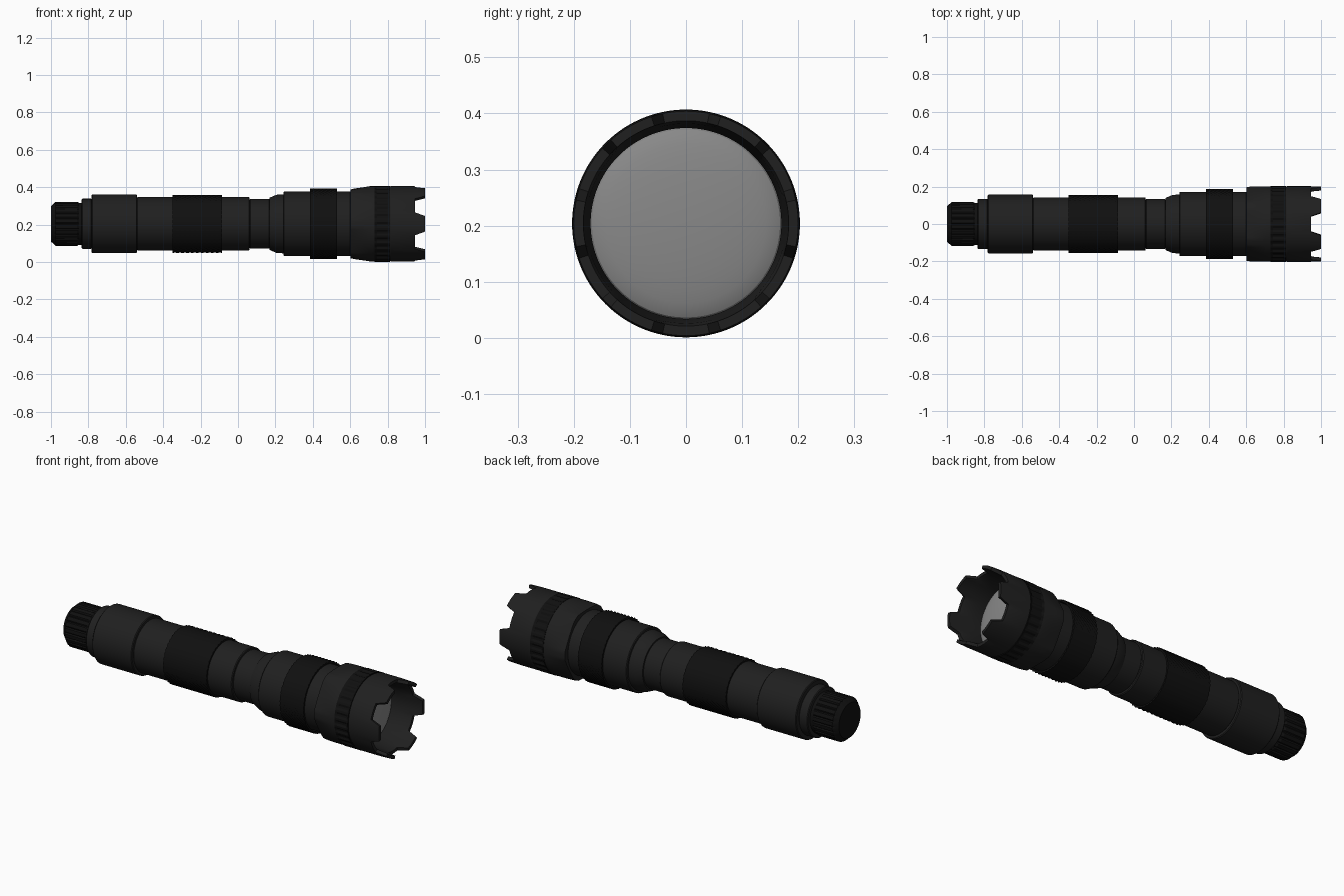
import bpy, bmesh
from math import sin, cos, radians, pi

if "Cube" in bpy.data.objects:
    bpy.data.objects.remove(bpy.data.objects["Cube"])

AXIS_Z = 0.204
SEG = 120


def material(name, v):
    m = bpy.data.materials.new(name)
    m.diffuse_color = (v, v, v, 1)
    m.use_nodes = True
    m.node_tree.nodes["Principled BSDF"].inputs["Base Color"].default_value = m.diffuse_color
    return m


METAL = material("black_metal", 0.014)
GRIP = material("dark_grip", 0.005)
GLASS = material("lens_grey", 0.25)


def lathe(name, profile, mat, fn=None, seg=SEG, closed=False, smooth=30):
    """Spin (x, r) points about the long axis; fn(x, r, j, i) may reshape each point."""
    bm = bmesh.new()
    rings = []
    for j, (x, r) in enumerate(profile):
        ring = []
        for i in range(seg):
            px, pr = fn(x, r, j, i) if fn else (x, r)
            a = 2 * pi * i / seg
            ring.append(bm.verts.new((px, pr * cos(a), AXIS_Z + pr * sin(a))))
        rings.append(ring)
    pairs = list(zip(rings, rings[1:]))
    if closed:
        pairs.append((rings[-1], rings[0]))
    for p, q in pairs:
        for i in range(seg):
            k = (i + 1) % seg
            bm.faces.new((p[i], p[k], q[k], q[i]))
    bmesh.ops.remove_doubles(bm, verts=bm.verts, dist=1e-5)
    bmesh.ops.recalc_face_normals(bm, faces=bm.faces)
    me = bpy.data.meshes.new(name)
    bm.to_mesh(me)
    bm.free()
    ob = bpy.data.objects.new(name, me)
    bpy.context.collection.objects.link(ob)
    me.materials.append(mat)
    if smooth:
        bpy.context.view_layer.objects.active = ob
        ob.select_set(True)
        bpy.ops.object.shade_smooth_by_angle(angle=radians(smooth))
        ob.select_set(False)
    return ob


def steps(sections, c=0.004):
    """Chamfered stepped profile from (x0, x1, radius) sections."""
    pts = []
    for x0, x1, r in sections:
        pts += [(x0, r - c), (x0 + c, r), (x1 - c, r), (x1, r - c)]
    return pts


def knurl(name, x0, x1, r, rows, seg, depth=0.005):
    """Diamond grip: checkerboard of high and low points."""
    prof = [(x0, r - 0.012)]
    prof += [(x0 + (x1 - x0) * j / rows, r) for j in range(rows + 1)]
    prof += [(x1, r - 0.012)]

    def bump(x, rad, j, i):
        if j in (0, rows + 2):
            return x, rad
        return x, rad - depth * ((i + j) % 2)
    return lathe(name, prof, GRIP, bump, seg, smooth=0)


# tail switch cap with lengthwise flutes
def flute(x, r, j, i):
    return (x, r - 0.006) if 3 <= j <= 4 and i % 5 == 0 else (x, r)


lathe("tail_cap", [(-1, 0), (-1, 0.095), (-0.985, 0.108), (-0.975, 0.118),
                   (-0.86, 0.118), (-0.85, 0.112), (-0.83, 0.112)], GRIP, flute)

# battery tube
lathe("battery_tube", [(-0.836, 0.10)] + steps([
    (-0.836, -0.782, 0.134), (-0.782, -0.54, 0.157), (-0.54, 0.062, 0.143),
    (0.062, 0.17, 0.133)]), METAL)
knurl("tube_grip", -0.35, -0.085, 0.155, 20, 76)

# neck and stepped head
lathe("head_neck", [(0.168, 0.125), (0.168, 0.139), (0.205, 0.155), (0.242, 0.158)]
      + steps([(0.242, 0.604, 0.172)]), METAL)
knurl("focus_grip", 0.385, 0.53, 0.188, 14, 96)


# angle in degrees from the nearest of six notch centres
def notch_angle(i):
    return abs((i * 360 / SEG) % 60 - 30)


# bezel collar with six shallow scoops at its rear
def scoop(x, r, j, i):
    if j in (1, 2, 3):
        r -= max(0, 0.013 * (1 - (notch_angle(i) / 24) ** 2)) * (1, 0.85, 0.5)[j - 1]
    return x, r


lathe("bezel_collar", [(0.602, 0.165), (0.602, 0.197), (0.625, 0.2), (0.665, 0.201),
                       (0.705, 0.201), (0.73, 0.201), (0.733, 0.19)], METAL, scoop)


# straight-ribbed ring
def rib(x, r, j, i):
    return (x, r - 0.006) if j in (2, 3) and i % 4 < 2 else (x, r)


lathe("bezel_ribbed_ring", [(0.73, 0.19), (0.73, 0.203), (0.742, 0.203), (0.80, 0.203),
                            (0.812, 0.203), (0.812, 0.19)], GRIP, rib, smooth=0)


# crenellated strike bezel, notched at the front edge
def crown(x, r, j, i):
    if x > 0.97:
        t = min(1, max(0, (notch_angle(i) - 12) / 6))
        x -= 0.055 * (1 - t)
    return x, r


lathe("strike_bezel", [(0.812, 0.17), (0.812, 0.198), (0.818, 0.202), (0.94, 0.202),
                       (1.0, 0.2), (1.0, 0.183), (0.93, 0.178), (0.86, 0.17)],
      METAL, crown, closed=True)

# domed lens
lathe("lens", [(0.815 + 0.025 * cos(pi / 2 * k / 8), 0.171 * sin(pi / 2 * k / 8))
               for k in range(9)], GLASS, seg=60)
